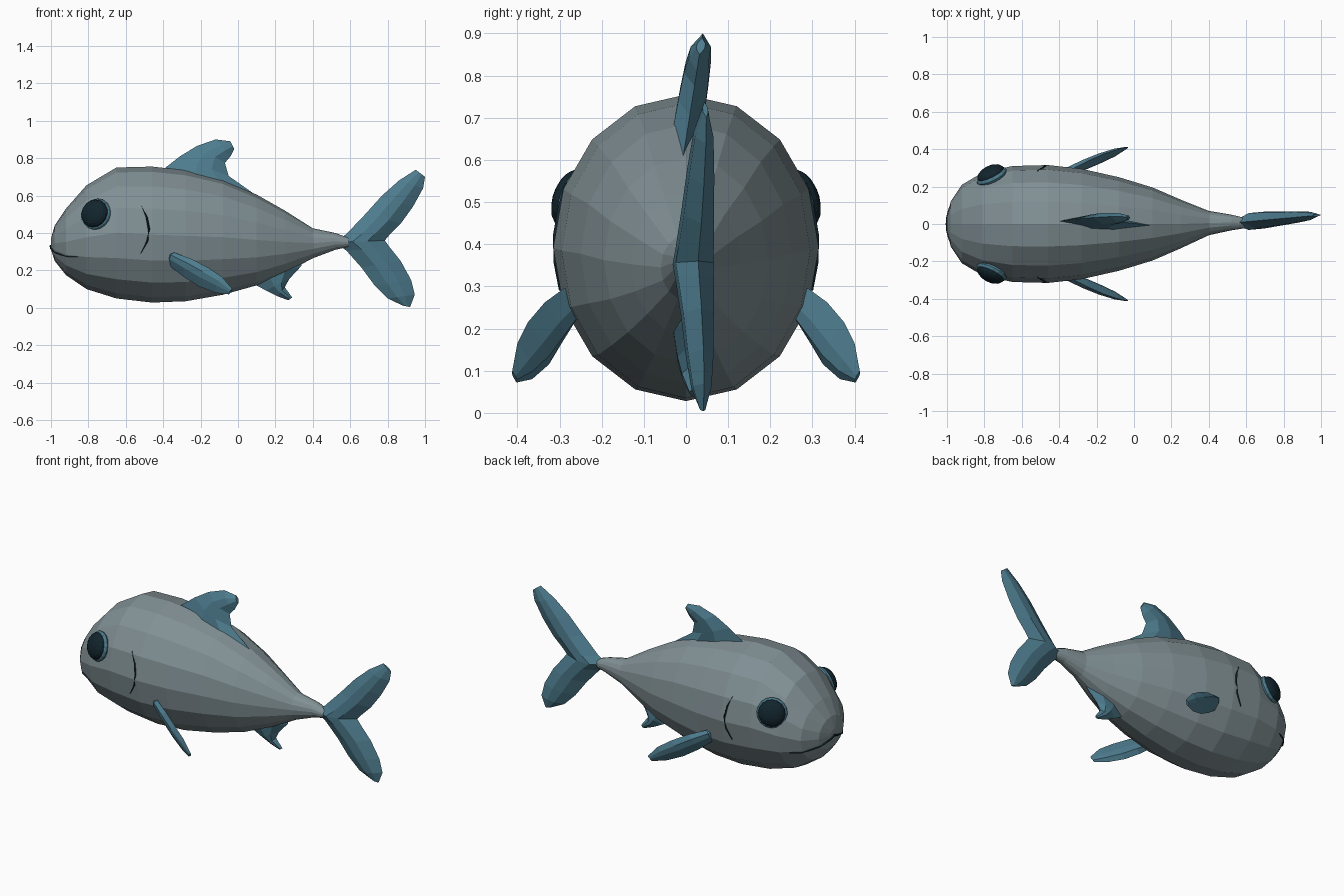
import bpy, bmesh, math
from mathutils import Vector
from mathutils.bvhtree import BVHTree

cube = bpy.data.objects.get("Cube")
if cube:
    bpy.data.objects.remove(cube)


def material(name, rgb):
    mat = bpy.data.materials.new(name)
    mat.use_nodes = True
    mat.diffuse_color = (*rgb, 1)
    mat.node_tree.nodes["Principled BSDF"].inputs["Base Color"].default_value = (*rgb, 1)
    return mat


GREY = material("grey skin", (0.22, 0.28, 0.30))
TEAL = material("teal fin", (0.075, 0.2, 0.27))
DARK = material("dark navy", (0.006, 0.018, 0.026))


def finish(name, bm, mat):
    bmesh.ops.recalc_face_normals(bm, faces=bm.faces)
    mesh = bpy.data.meshes.new(name)
    bm.to_mesh(mesh)
    mesh.materials.append(mat)
    obj = bpy.data.objects.new(name, mesh)
    bpy.context.collection.objects.link(obj)
    return obj


def loft(rings):
    """Skin a series of closed rings and cap both ends."""
    bm = bmesh.new()
    loops = [[bm.verts.new(p) for p in ring] for ring in rings]
    for a, b in zip(loops, loops[1:]):
        for i in range(len(a)):
            j = (i + 1) % len(a)
            bm.faces.new((a[i], a[j], b[j], b[i]))
    bm.faces.new(loops[0])
    bm.faces.new(loops[-1])
    return bm


def blade(name, sections, mat):
    """Loft lens-shaped sections given as (leading point, trailing point, half thickness vector)."""
    rings = []
    for lead, trail, push in sections:
        a, b = lead.lerp(trail, 0.35), lead.lerp(trail, 0.65)
        rings.append((lead, a + push, b + push, trail, b - push, a - push))
    return finish(name, loft(rings), mat)


def upright_fin(name, rows, lean):
    """Fin in the middle plane from rows of (lead x, lead z, trail x, trail z, thickness)."""
    sections = []
    for lx, lz, tx, tz, t in rows:
        sections.append((Vector((lx, lean(lx, lz), lz)), Vector((tx, lean(tx, tz), tz)), Vector((0, t, 0))))
    return blade(name, sections, TEAL)


# Body: sixteen-sided rings as x, bottom, top, half width, y centre
PROFILE = [
    (-1.0, 0.31, 0.37, 0.035, 0), (-0.98, 0.25, 0.44, 0.12, 0), (-0.92, 0.175, 0.53, 0.21, 0),
    (-0.81, 0.1, 0.655, 0.275, 0), (-0.65, 0.05, 0.75, 0.31, 0), (-0.46, 0.028, 0.755, 0.315, 0),
    (-0.28, 0.035, 0.735, 0.295, 0), (-0.08, 0.07, 0.685, 0.25, 0), (0.1, 0.12, 0.605, 0.195, 0),
    (0.25, 0.185, 0.52, 0.13, 0), (0.4, 0.265, 0.425, 0.065, 0.005), (0.52, 0.31, 0.4, 0.042, 0.008),
    (0.59, 0.325, 0.375, 0.028, 0.005),
]
SIDES = 16
body_rings = []
for x, low, high, wide, yc in PROFILE:
    mid, tall = (low + high) / 2, (high - low) / 2
    turns = [math.tau * i / SIDES for i in range(SIDES)]
    body_rings.append([(x, yc + wide * math.sin(t), mid + tall * math.cos(t)) for t in turns])
body_bm = loft(body_rings)
finish("body", body_bm, GREY)
skin = BVHTree.FromBMesh(body_bm)

# Dorsal fin
upright_fin("dorsal_fin", [
    (-0.38, 0.68, 0.07, 0.55, 0.03), (-0.4, 0.74, 0.085, 0.61, 0.035), (-0.31, 0.81, -0.05, 0.705, 0.033),
    (-0.22, 0.865, -0.07, 0.775, 0.03), (-0.12, 0.9, -0.04, 0.81, 0.024), (-0.04, 0.89, -0.02, 0.85, 0.01),
], lambda x, z: (z - 0.65) * 0.16)

# Tail fin, swept from the lower tip to the upper tip
upright_fin("tail_fin", [
    (0.88, 0.012, 0.92, 0.004, 0.006), (0.8, 0.05, 0.945, 0.07, 0.022), (0.73, 0.12, 0.925, 0.15, 0.03),
    (0.66, 0.215, 0.87, 0.25, 0.036), (0.58, 0.305, 0.81, 0.325, 0.042), (0.52, 0.35, 0.785, 0.36, 0.045),
    (0.58, 0.395, 0.81, 0.39, 0.042), (0.68, 0.5, 0.87, 0.45, 0.036), (0.77, 0.6, 0.935, 0.54, 0.03),
    (0.86, 0.68, 0.99, 0.64, 0.022), (0.95, 0.738, 1.0, 0.7, 0.006),
], lambda x, z: 0.005 + (x - 0.52) * 0.09)

# Anal fin
upright_fin("anal_fin", [
    (0.1, 0.17, 0.33, 0.26, 0.025), (0.08, 0.13, 0.34, 0.225, 0.03), (0.15, 0.092, 0.275, 0.155, 0.027),
    (0.21, 0.062, 0.25, 0.11, 0.02), (0.27, 0.04, 0.29, 0.055, 0.007),
], lambda x, z: (0.2 - z) * 0.1)

# Side fins: upper and lower edge points for the left side, mirrored for the right
FIN_EDGES = [
    ((-0.35, 0.26, 0.3), (-0.37, 0.24, 0.235), 0.025), ((-0.34, 0.29, 0.295), (-0.36, 0.265, 0.22), 0.028),
    ((-0.25, 0.335, 0.262), (-0.29, 0.295, 0.165), 0.028), ((-0.16, 0.375, 0.215), (-0.21, 0.325, 0.115), 0.026),
    ((-0.085, 0.4, 0.165), (-0.12, 0.365, 0.08), 0.02), ((-0.03, 0.412, 0.1), (-0.05, 0.402, 0.072), 0.006),
]
GILL = [(-0.515, 0.545, 0.001), (-0.488, 0.485, 0.005), (-0.476, 0.42, 0.006),
        (-0.485, 0.355, 0.005), (-0.52, 0.29, 0.001)]

for side, word in ((1, "left"), (-1, "right")):
    flip = Vector((1, side, 1))
    out = Vector((0.45, -0.72, -0.5)).normalized() * flip
    blade(word + "_side_fin",
          [(Vector(up) * flip, Vector(low) * flip, out * t) for up, low, t in FIN_EDGES], TEAL)

    # Gill slit laid on the skin
    slit = []
    for x, z, w in GILL:
        spot = skin.ray_cast(Vector((x, side, z)), Vector((0, -side, 0)))[0]
        slit.append((spot - Vector((w, 0, 0)), spot + Vector((w, 0, 0)), Vector((0, 0.006, 0))))
    blade(word + "_gill", slit, DARK)

    # Eye: teal socket with a dark bulging eyeball
    facing = Vector((-0.42, 0.86 * side, 0.27)).normalized()
    spin = facing.to_track_quat("Z", "Y")
    centre = Vector((-0.76, 0.255 * side, 0.5))
    for part, mat, radius, depth, shift in (("socket", TEAL, 0.087, 0.034, 0), ("eyeball", DARK, 0.077, 0.042, 0.014)):
        bm = bmesh.new()
        bmesh.ops.create_uvsphere(bm, u_segments=16, v_segments=10, radius=1)
        for v in bm.verts:
            v.co = centre + facing * shift + spin @ (v.co * Vector((radius, radius, depth)))
        finish(word + "_eye_" + part, bm, mat)

# Mouth: a thin line wrapped around the snout
mouth = []
for i in range(-6, 7):
    f = i / 6
    guess = Vector((-1.01 + 0.15 * f * f, 0.23 * f, 0.33 - 0.09 * abs(f) + 0.03 * f * f))
    spot, normal = skin.find_nearest(guess)[:2]
    rise = Vector((0, 0, 0.007 * (1.1 - abs(f))))
    outward = (spot - Vector((-0.7, 0, 0.35))).normalized()
    mouth.append((spot + rise, spot - rise, outward * 0.007))
blade("mouth", mouth, DARK)
